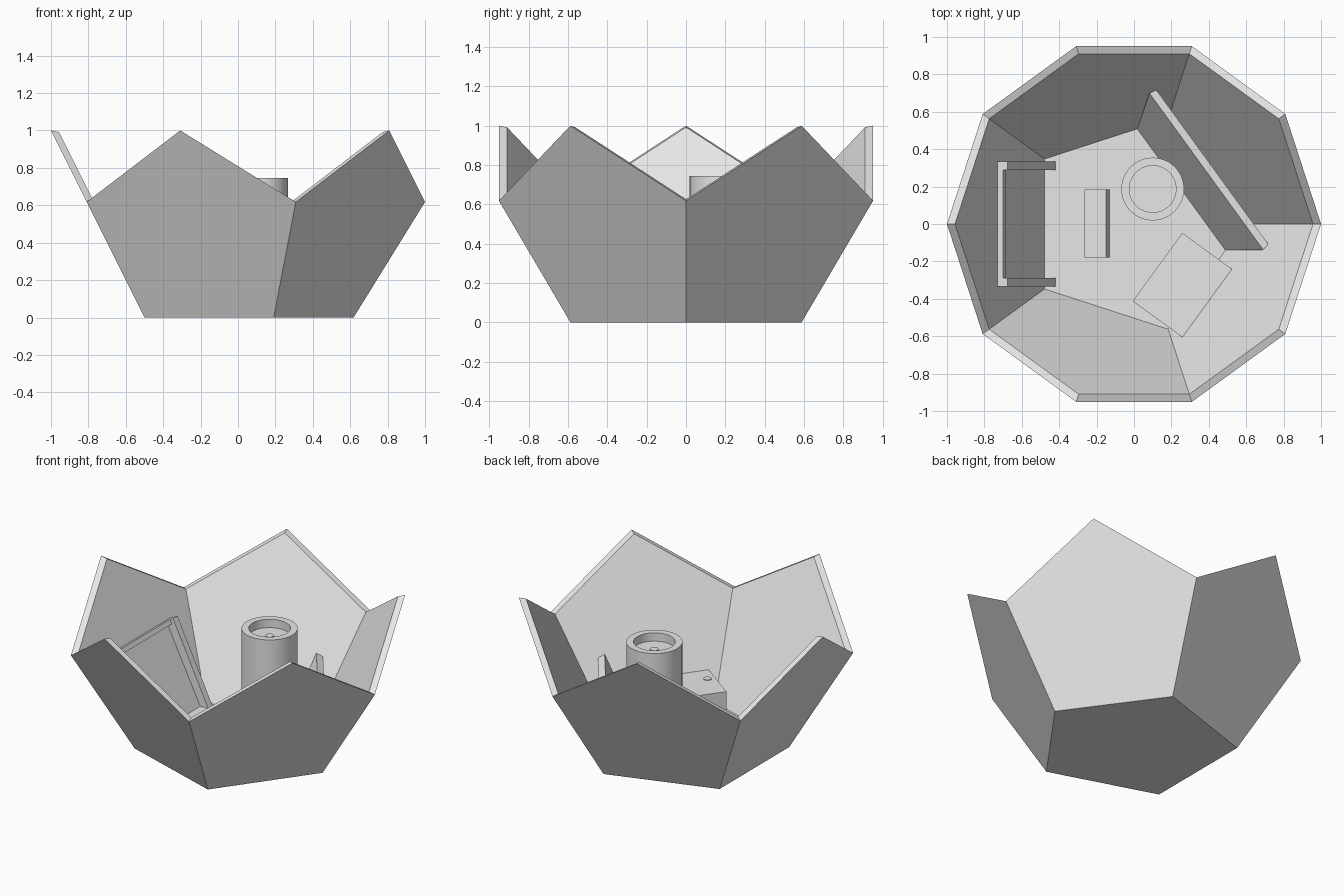
import bpy, bmesh
from math import sin, cos, tau, radians
from mathutils import Vector, Matrix

cube = bpy.data.objects.get("Cube")
if cube:
    bpy.data.objects.remove(cube, do_unlink=True)

grey = bpy.data.materials.new("plain_grey")
grey.use_nodes = True
grey.diffuse_color = (0.8, 0.8, 0.8, 1)
grey.node_tree.nodes["Principled BSDF"].inputs["Base Color"].default_value = (0.8, 0.8, 0.8, 1)

PHI = 0.618        # short radius and height of the dodecahedron
CENTRE = 0.809     # height of its centre
INNER = 0.957      # scale of the inner skin
FLOOR = CENTRE * (1 - INNER)


def finish(name, bm):
    bmesh.ops.recalc_face_normals(bm, faces=bm.faces)
    mesh = bpy.data.meshes.new(name)
    bm.to_mesh(mesh)
    bm.free()
    mesh.materials.append(grey)
    ob = bpy.data.objects.new(name, mesh)
    bpy.context.collection.objects.link(ob)
    return ob


def prism(name, profile, degrees, t0, t1, flare=0):
    """Extrude an (outward, height) profile sideways, widening with height."""
    a = radians(degrees)
    out, side = Vector((cos(a), sin(a), 0)), Vector((-sin(a), cos(a), 0))
    bm = bmesh.new()
    ends = []
    for t, sign in ((t0, -1), (t1, 1)):
        ends.append([bm.verts.new(out * s + side * (t + sign * flare * (z - FLOOR))
                                  + Vector((0, 0, z))) for s, z in profile])
    for end in ends:
        bm.faces.new(end)
    n = len(profile)
    for i in range(n):
        j = (i + 1) % n
        bm.faces.new((ends[0][i], ends[0][j], ends[1][j], ends[1][i]))
    return finish(name, bm)


def lathe(name, profile, x, y, steps=48):
    """Turn a (radius, height) profile about an upright axis."""
    bm = bmesh.new()
    verts = [bm.verts.new((r, 0, z)) for r, z in profile]
    edges = [bm.edges.new(pair) for pair in zip(verts, verts[1:])]
    bmesh.ops.spin(bm, geom=verts + edges, axis=(0, 0, 1), cent=(0, 0, 0),
                   angle=tau, steps=steps, use_duplicate=False)
    bmesh.ops.remove_doubles(bm, verts=bm.verts, dist=0.0005)
    bmesh.ops.translate(bm, verts=bm.verts, vec=(x, y, 0))
    ob = finish(name, bm)
    bpy.ops.object.select_all(action='DESELECT')
    ob.select_set(True)
    bpy.context.view_layer.objects.active = ob
    bpy.ops.object.shade_smooth_by_angle(angle=radians(35))
    return ob


# Half dodecahedron shell: two skins joined along a zigzag rim
bm = bmesh.new()
rims = []
for scale in (1, INNER):
    base = [bm.verts.new((PHI * cos(k * tau / 5), PHI * sin(k * tau / 5), 0)) for k in range(5)]
    rim = [bm.verts.new((cos(k * tau / 10), sin(k * tau / 10), 1 if k % 2 else PHI))
           for k in range(10)]
    bm.faces.new(base)
    for k in range(5):
        bm.faces.new((base[k], base[(k + 1) % 5], rim[(2 * k + 2) % 10],
                      rim[2 * k + 1], rim[2 * k]))
    bmesh.ops.scale(bm, vec=(scale,) * 3, verts=base + rim,
                    space=Matrix.Translation((0, 0, -CENTRE)))
    rims.append(rim)
for k in range(10):
    j = (k + 1) % 10
    bm.faces.new((rims[0][k], rims[0][j], rims[1][j], rims[1][k]))
finish("bowl_shell", bm)

# Door frame leaning on the left-hand wall
post = [(0.48, FLOOR), (0.42, FLOOR), (0.677, 0.561), (0.73, 0.535)]
beam = [(0.73, 0.535), (0.70, 0.55), (0.686, 0.522), (0.716, 0.507)]
prism("door_post_front", post, 180, 0.29, 0.335)
prism("door_post_back", post, 180, -0.335, -0.29)
prism("door_beam", beam, 180, -0.29, 0.29)

# Low step with one sloping side
prism("step", [(-0.265, FLOOR), (-0.13, FLOOR), (-0.15, 0.12), (-0.265, 0.12)], 0, -0.18, 0.185)

# Leaning panel, wider towards the top
prism("leaning_panel", [(0.313, FLOOR), (0.363, FLOOR), (0.518, 0.36), (0.478, 0.38)],
      36, -0.4, 0.4, flare=0.34)

# Console following the sloping wall, with two round buttons
prism("console", [(0.237, FLOOR), (0.48, FLOOR), (0.565, 0.215), (0.237, 0.215)],
      -36, -0.338, 0.113)
for i, (x, y) in enumerate(((0.395, -0.21), (0.19, -0.495))):
    lathe(f"console_button_{i + 1}", [(0, 0.214), (0.024, 0.214), (0.024, 0.219), (0, 0.219)],
          x, y, 20)

# Round column with a shallow cup and a centre stud
lathe("column", [(0, FLOOR), (0.168, FLOOR), (0.168, 0.745), (0.125, 0.745),
                 (0.125, 0.69), (0, 0.69)], 0.1, 0.187)
lathe("column_stud", [(0, 0.689), (0.025, 0.689), (0.025, 0.698), (0, 0.698)], 0.1, 0.187, 20)
